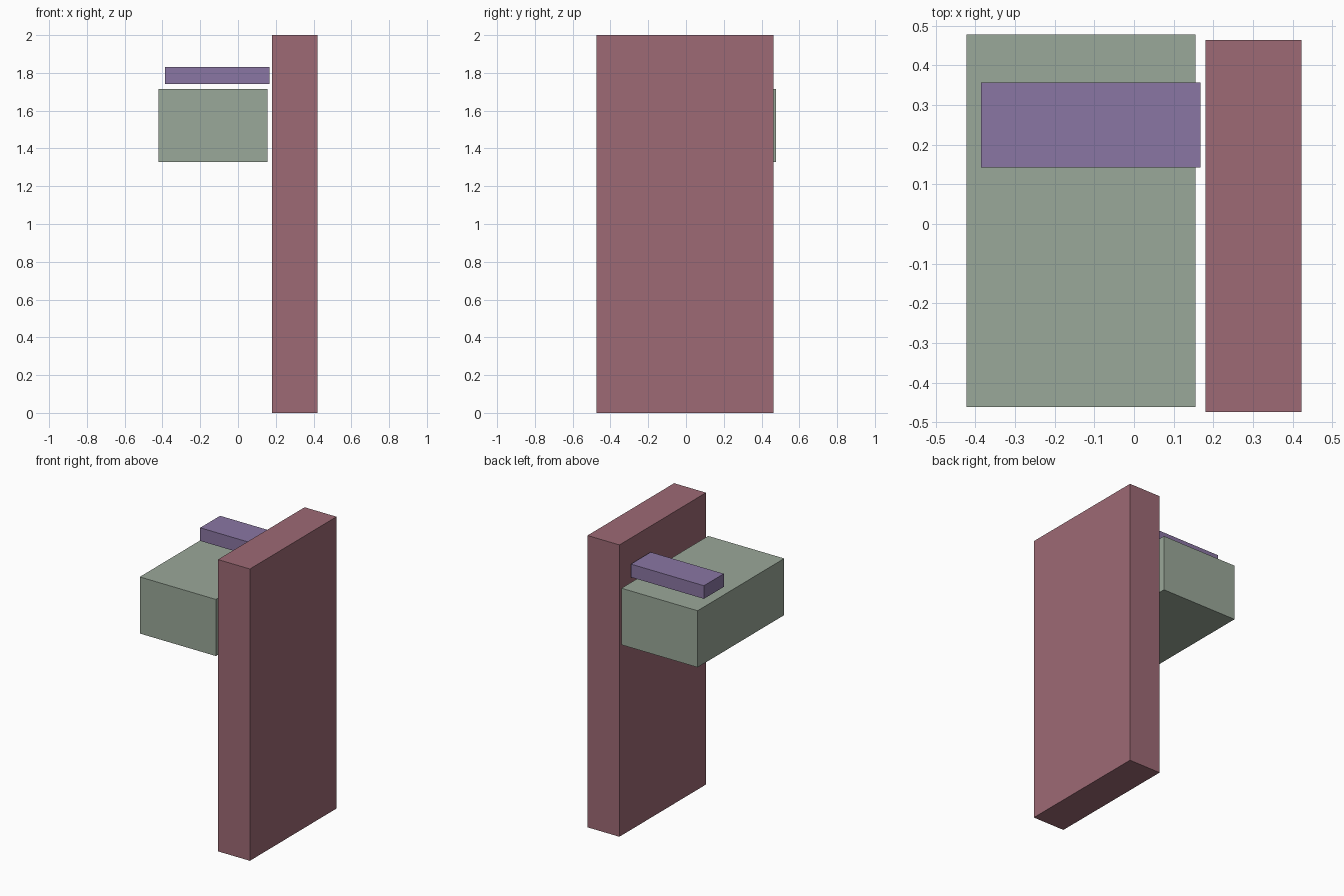
import bpy
import bmesh
from mathutils import Vector

if "Cube" in bpy.data.objects:
    bpy.data.objects.remove(bpy.data.objects["Cube"])


def box(name, low, high, color):
    """Axis-aligned flat-shaded block spanning two opposite corners."""
    low, high = Vector(low), Vector(high)
    bm = bmesh.new()
    bmesh.ops.create_cube(bm, size=1)
    bmesh.ops.scale(bm, vec=high - low, verts=bm.verts)
    mesh = bpy.data.meshes.new(name)
    bm.to_mesh(mesh)
    bm.free()
    mat = bpy.data.materials.new(name + "_color")
    mat.diffuse_color = (*color, 1)
    mat.use_nodes = True
    mat.node_tree.nodes["Principled BSDF"].inputs["Base Color"].default_value = mat.diffuse_color
    mesh.materials.append(mat)
    obj = bpy.data.objects.new(name, mesh)
    obj.location = (low + high) / 2
    bpy.context.collection.objects.link(obj)
    return obj


# Tall upright panel standing on the ground
box("upright_panel", (0.18, -0.474, 0), (0.422, 0.464, 2), (0.34, 0.144, 0.178))

# Thick shelf block floating just beside the panel
box("shelf_block", (-0.422, -0.461, 1.327), (0.155, 0.477, 1.715), (0.323, 0.392, 0.319))

# Thin bar hovering just above the shelf
box("top_bar", (-0.386, 0.142, 1.741), (0.168, 0.357, 1.831), (0.254, 0.181, 0.366))
